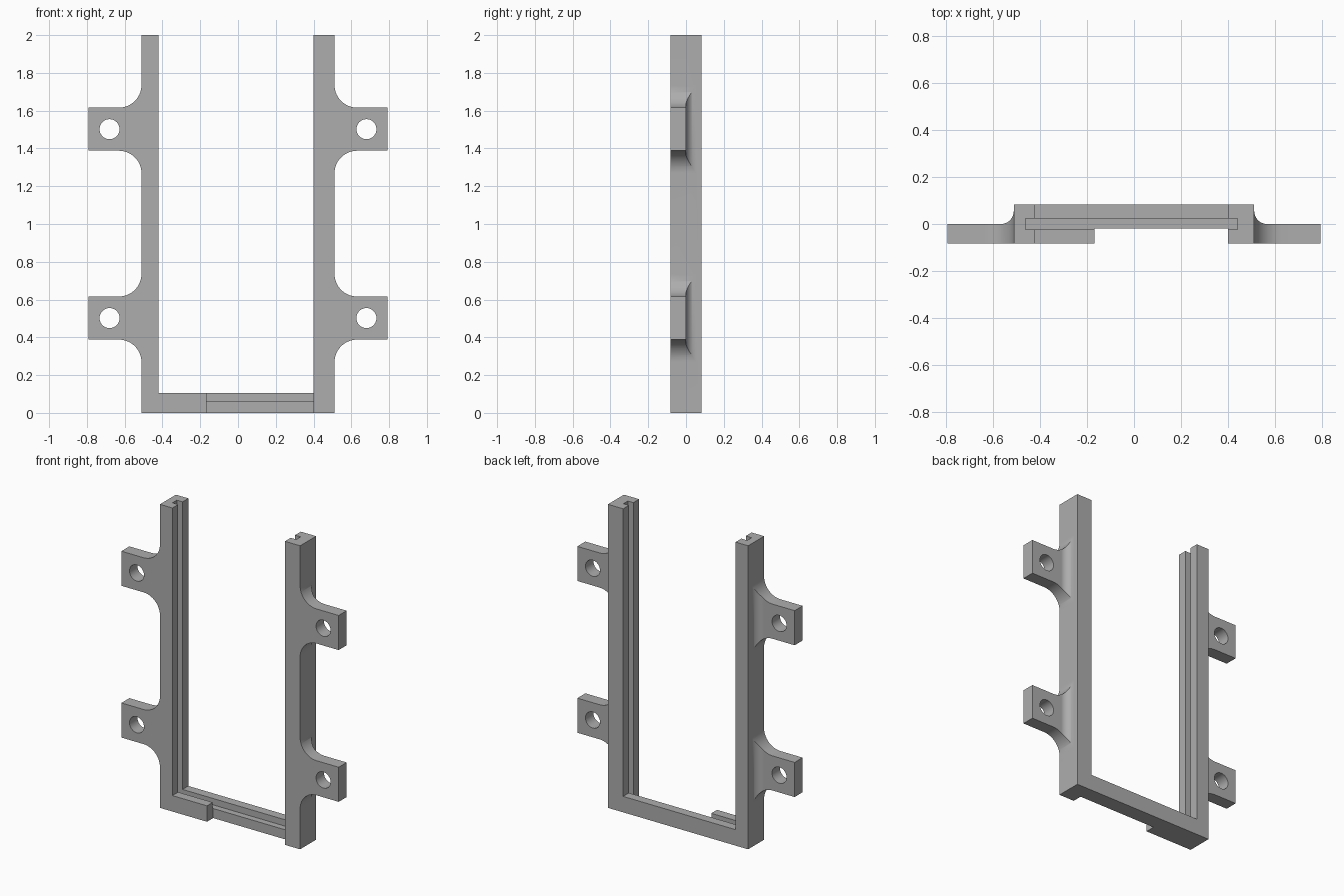
import bpy, bmesh, math
from mathutils import Matrix

if "Cube" in bpy.data.objects:
    bpy.data.objects.remove(bpy.data.objects["Cube"], do_unlink=True)

FRONT, BACK = -0.083, 0.083
WALL, TIP = 0.511, 0.792          # outer post face, end of the ears
LEFT_IN, RIGHT_IN = 0.40, -0.42   # inner faces of the posts
BAR_TOP = 0.105

grey = bpy.data.materials.new("mid grey")
grey.use_nodes = True
colour = (0.42, 0.42, 0.42, 1)
grey.diffuse_color = colour
grey.node_tree.nodes["Principled BSDF"].inputs["Base Color"].default_value = colour


def make(name, bm):
    bmesh.ops.recalc_face_normals(bm, faces=bm.faces)
    mesh = bpy.data.meshes.new(name)
    bm.to_mesh(mesh)
    bm.free()
    mesh.materials.append(grey)
    ob = bpy.data.objects.new(name, mesh)
    bpy.context.collection.objects.link(ob)
    return ob


def box(name, x, y, z):
    bm = bmesh.new()
    bmesh.ops.create_cube(bm, size=1)
    for v in bm.verts:
        v.co = [a + (c + 0.5) * (b - a) for c, (a, b) in zip(v.co, (x, y, z))]
    return make(name, bm)


def combine(target, tool, operation):
    """Apply a boolean and remove the tool object."""
    tool.hide_render = True
    mod = target.modifiers.new(operation.lower(), 'BOOLEAN')
    mod.object, mod.operation, mod.solver = tool, operation, 'EXACT'
    bpy.context.view_layer.objects.active = target
    bpy.ops.object.modifier_apply(modifier=mod.name)
    bpy.data.objects.remove(tool, do_unlink=True)


def cove(d, r):
    """Height of a concave quarter round at distance d from the wall."""
    return r - math.sqrt(max(0, r * r - (r - d) ** 2)) if d < r else 0


def ear(side, zc):
    """Mounting ear lofted outward, flaring up, down and back into the post."""
    half, flare, fillet, steps = 0.114, 0.12, 0.055, 14
    dists = {r * (1 - math.cos(i / steps * math.pi / 2))
             for r in (flare, fillet) for i in range(steps + 1)}
    bm = bmesh.new()
    rings = []
    for d in [-0.02] + sorted(dists) + [TIP - WALL]:
        h = half + cove(max(d, 0), flare)
        y = cove(max(d, 0), fillet)
        rings.append([bm.verts.new((side * (WALL + d), py, zc + pz))
                      for py, pz in ((FRONT, -h), (y, -h), (y, h), (FRONT, h))])
    for a, b in zip(rings, rings[1:]):
        for i in range(4):
            j = (i + 1) % 4
            bm.faces.new((a[i], a[j], b[j], b[i]))
    bm.faces.new(rings[0])
    bm.faces.new(rings[-1])
    ob = make("mounting_ear", bm)

    # Screw hole
    bm = bmesh.new()
    bmesh.ops.create_cone(bm, cap_ends=True, segments=40, radius1=0.053,
                          radius2=0.053, depth=0.6,
                          matrix=Matrix.Translation((side * 0.68, 0, zc))
                          @ Matrix.Rotation(math.pi / 2, 4, 'X'))
    combine(ob, make("hole_cutter", bm), 'DIFFERENCE')
    return ob


# U-shaped frame from an extruded outline
bm = bmesh.new()
outline = [(-WALL, 0), (WALL, 0), (WALL, 2), (LEFT_IN, 2), (LEFT_IN, BAR_TOP),
           (RIGHT_IN, BAR_TOP), (RIGHT_IN, 2), (-WALL, 2)]
face = bm.faces.new([bm.verts.new((x, FRONT, z)) for x, z in outline])
out = bmesh.ops.extrude_face_region(bm, geom=[face])
for v in out["geom"]:
    if isinstance(v, bmesh.types.BMVert):
        v.co.y = BACK
frame = make("slotted_frame", bm)

# Mounting ears joined to the posts
for side in (-1, 1):
    for zc in (0.502, 1.502):
        combine(frame, ear(side, zc), 'UNION')

# Panel slot in posts and bar, then the opening in the front lip
combine(frame, box("slot_cutter", (-0.462, 0.44), (-0.023, 0.023), (0.063, 2.2)),
        'DIFFERENCE')
combine(frame, box("lip_cutter", (-0.168, LEFT_IN), (-0.3, -0.019), (-0.1, 0.3)),
        'DIFFERENCE')

bpy.ops.object.select_all(action='DESELECT')
frame.select_set(True)
bpy.context.view_layer.objects.active = frame
bpy.ops.object.shade_smooth_by_angle(angle=math.radians(30))
